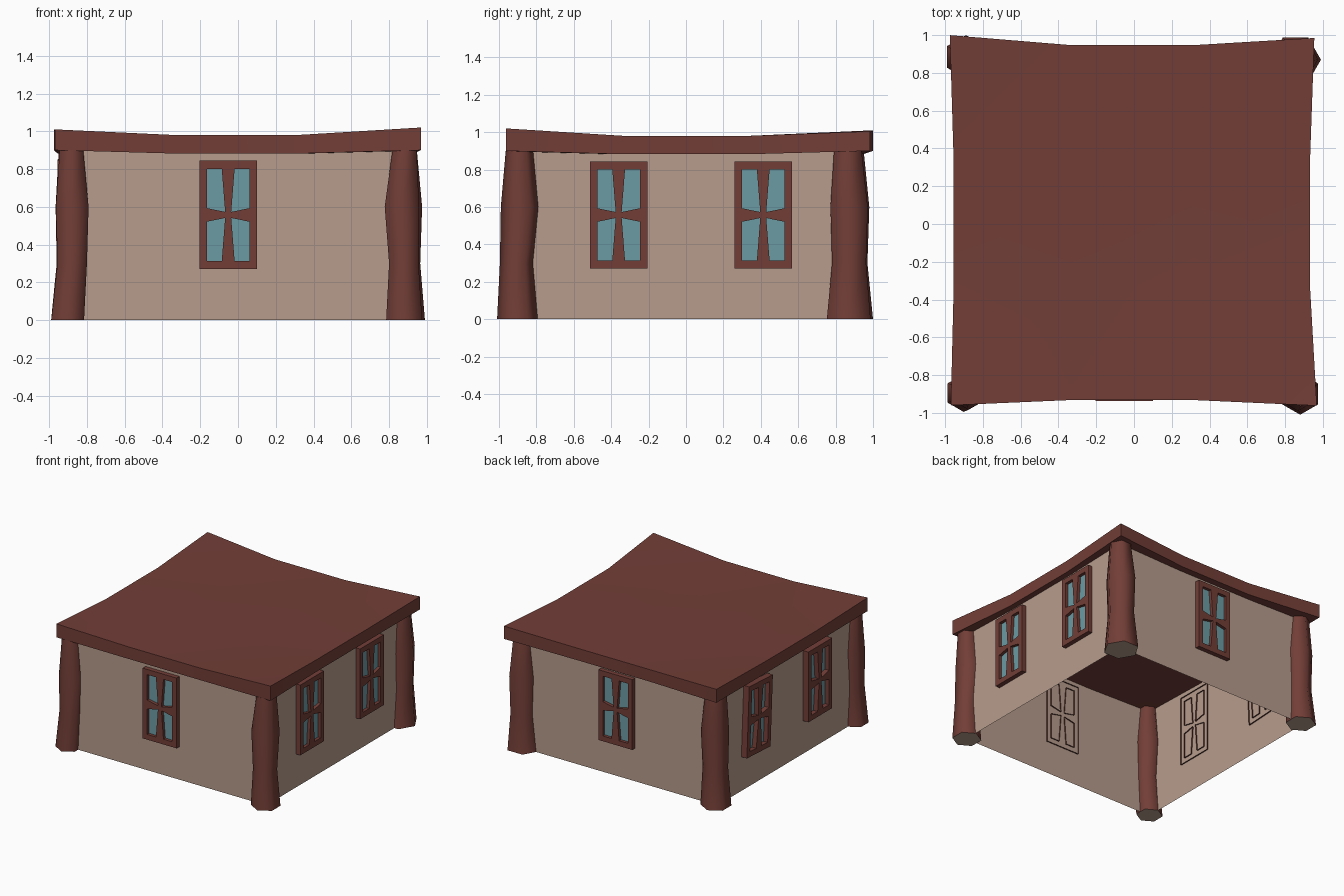
import bpy, bmesh, math
from mathutils import Matrix

if "Cube" in bpy.data.objects:
    bpy.data.objects.remove(bpy.data.objects["Cube"])


def material(name, rgb):
    m = bpy.data.materials.new(name)
    m.diffuse_color = (*rgb, 1)
    m.use_nodes = True
    m.node_tree.nodes["Principled BSDF"].inputs["Base Color"].default_value = m.diffuse_color
    return m


WOOD = material("red_brown_wood", (0.17, 0.048, 0.038))
PLASTER = material("beige_plaster", (0.47, 0.335, 0.265))
GLASS = material("blue_glass", (0.15, 0.33, 0.37))


def make(name, verts, faces, mats, fix_normals=False, matrix=None):
    me = bpy.data.meshes.new(name)
    me.from_pydata(verts, [], faces)
    for m in mats:
        me.materials.append(m)
    bm = bmesh.new()
    bm.from_mesh(me)
    bmesh.ops.remove_doubles(bm, verts=bm.verts, dist=1e-5)
    if fix_normals:
        bmesh.ops.recalc_face_normals(bm, faces=bm.faces)
    bm.to_mesh(me)
    bm.free()
    ob = bpy.data.objects.new(name, me)
    bpy.context.collection.objects.link(ob)
    if matrix:
        ob.matrix_world = matrix
    return ob


# Walls: open sheet box
X0, X1, Y0, Y1 = -0.905, 0.885, -0.90, 0.89
ring = [(X0, Y0), (X1, Y0), (X1, Y1), (X0, Y1)]
make("walls", [(x, y, z) for z in (0, 0.895) for x, y in ring],
     [(i, (i + 1) % 4, (i + 1) % 4 + 4, i + 4) for i in range(4)], [PLASTER])

# Roof slab: 3 x 3 grid with raised, pulled-out corners
corner = {(0, 0): (-0.97, -0.96, 1.01), (3, 0): (0.968, -0.962, 1.02),
          (3, 3): (0.955, 0.985, 1.005), (0, 3): (-0.975, 1.0, 1.01)}
verts = []
for level in (0, 1):
    for j in range(4):
        for i in range(4):
            if (i, j) in corner:
                x, y, z = corner[i, j]
                low = 0.90
            else:
                x = (-0.955, -0.33, 0.31, 0.932)[i]
                y = (-0.932, -0.33, 0.33, 0.947)[j]
                z, low = 0.98, 0.882
            verts.append((x, y, z if level else low))
faces = []
for j in range(3):
    for i in range(3):
        a = j * 4 + i
        faces += [(a, a + 4, a + 5, a + 1), (a + 16, a + 17, a + 21, a + 20)]
rim = [0, 1, 2, 3, 7, 11, 15, 14, 13, 12, 8, 4]
faces += [(a, b, b + 16, a + 16) for a, b in zip(rim, rim[1:] + rim[:1])]
roof = make("roof_slab", verts, faces, [WOOD], True)


# Corner posts: six-sided, crooked; each level is centre x, centre y, radius
def post(name, levels, turn):
    v, f = [], []
    for k, (cx, cy, r) in enumerate(levels):
        for s in range(6):
            a = turn + s * math.pi / 3
            v.append((cx + r * math.cos(a), cy + r * math.sin(a), k * 0.3))
    for k in range(3):
        for s in range(6):
            t = (s + 1) % 6
            f.append((k * 6 + s, k * 6 + t, k * 6 + t + 6, k * 6 + s + 6))
    f += [tuple(range(5, -1, -1)), tuple(range(18, 24))]
    ob = make(name, v, f, [WOOD, PLASTER])
    for p in ob.data.polygons:
        if p.normal.z < -0.9:          # pale underside
            p.material_index = 1
    return ob


Q = math.pi / 2
posts = [
    post("post_front_left", [(-0.902, -0.895, 0.10), (-0.878, -0.895, 0.09),
                             (-0.878, -0.883, 0.10), (-0.882, -0.888, 0.072)], Q),
    post("post_front_right", [(0.88, -0.90, 0.11), (0.878, -0.905, 0.09),
                              (0.868, -0.885, 0.105), (0.882, -0.89, 0.074)], Q),
    post("post_back_right", [(0.855, 0.87, 0.135), (0.86, 0.872, 0.105),
                             (0.86, 0.872, 0.115), (0.862, 0.865, 0.085)], 0),
    post("post_back_left", [(-0.89, 0.885, 0.115), (-0.878, 0.875, 0.095),
                            (-0.875, 0.875, 0.105), (-0.88, 0.87, 0.08)], Q),
]

# Windows: one quarter of a frame around a skewed pane, mirrored four ways
R = [(0, 0), (0.153, 0), (0.153, 0.287), (0, 0.287)]
P = [(0.016, 0.016), (0.113, 0.036), (0.113, 0.244), (0.034, 0.244)]


def window(name, x, y, angle, lean=0, out=0.037):
    fv, ff, gv, gf = [], [], [], []

    def face(pts, flip, v, f):
        n = len(v)
        v.extend(pts[::-1] if flip else pts)
        f.append(tuple(range(n, n + len(pts))))

    for sx in (1, -1):
        for sz in (1, -1):
            flip = sx * sz < 0

            def pt(p, w):
                return (p[0] * sx, -w, p[1] * sz)
            for i in range(4):
                j = (i + 1) % 4
                face([pt(R[i], out), pt(R[j], out), pt(P[j], out), pt(P[i], out)], flip, fv, ff)
                face([pt(P[i], out), pt(P[j], out), pt(P[j], -0.01), pt(P[i], -0.01)], flip, fv, ff)
            for i in (1, 2):
                face([pt(R[i], out), pt(R[i], -0.01), pt(R[i + 1], -0.01), pt(R[i + 1], out)],
                     flip, fv, ff)
            face([pt(p, 0.012) for p in P], flip, gv, gf)
    m = (Matrix.Translation((x, y, 0.557)) @ Matrix.Rotation(angle, 4, 'Z')
         @ Matrix.Rotation(lean, 4, 'Y'))
    make(name + "_frame", fv, ff, [WOOD], False, m)
    make(name + "_glass", gv, gf, [GLASS], False, m)


window("window_front", -0.052, Y0, 0)
window("window_back", -0.01, Y1, math.pi)
window("window_right_front", X1, -0.36, Q)
window("window_right_back", X1, 0.413, Q)
window("window_left_back", X0, 0.41, -Q, math.radians(3), 0.05)
window("window_left_front", X0, -0.37, -Q, 0, 0.05)

# Smooth round posts, keep sharp edges on the rest
bpy.ops.object.select_all(action='DESELECT')
for ob in posts + [roof]:
    ob.select_set(True)
bpy.context.view_layer.objects.active = roof
bpy.ops.object.shade_smooth_by_angle(angle=math.radians(65))
